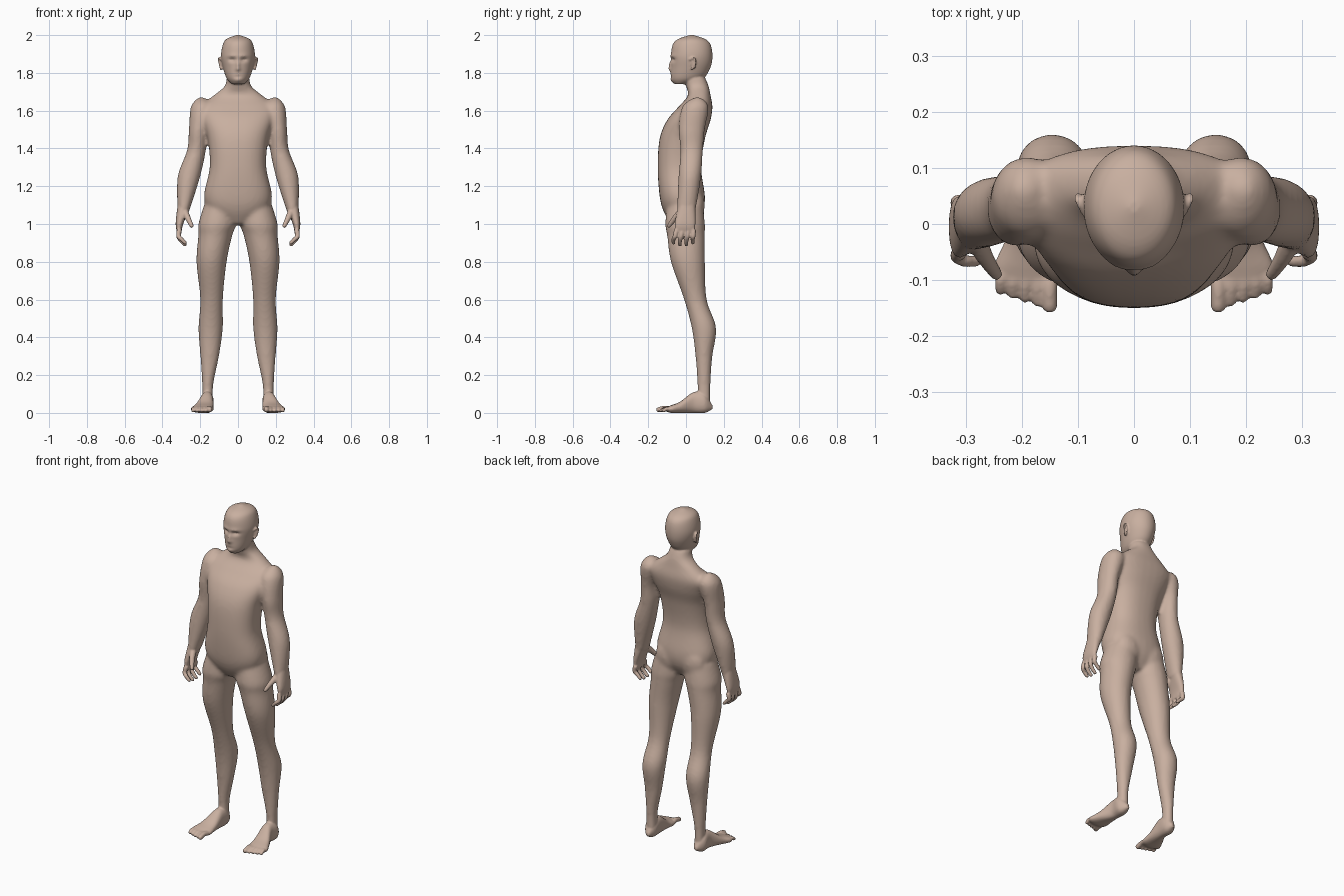
import bpy, bmesh, math
from mathutils import Matrix, Vector

cube = bpy.data.objects.get("Cube")
if cube:
    bpy.data.objects.remove(cube, do_unlink=True)

skin = bpy.data.materials.new("skin")
skin.use_nodes = True
tone = (.58, .43, .35, 1)
skin.diffuse_color = tone
skin.node_tree.nodes["Principled BSDF"].inputs["Base Color"].default_value = tone


def spline(rows, steps):
    """Smooth curve through rows of numbers."""
    rows = [Vector(row) for row in rows]
    last = len(rows) - 1
    curve = []
    for i in range(last):
        start, end = rows[i], rows[i + 1]
        leave = (end - rows[max(i - 1, 0)]) / 2
        arrive = (rows[min(i + 2, last)] - start) / 2
        for k in range(steps):
            t = k / steps
            ease = t * t * (3 - 2 * t)
            curve.append(start.lerp(end, ease) + leave * t * (1 - t) ** 2
                         - arrive * t * t * (1 - t))
    return curve + [rows[last]]


def bridge(bm, rings):
    """Skin a list of point rings into a closed tube."""
    rings = [[bm.verts.new(point) for point in ring] for ring in rings]
    for low, high in zip(rings, rings[1:]):
        for k in range(len(low)):
            bm.faces.new((low[k - 1], low[k], high[k], high[k - 1]))
    bm.faces.new(rings[0])
    bm.faces.new(rings[-1])
    return [vert for ring in rings for vert in ring]


def bulge(value, power):
    return math.copysign(abs(value) ** (2 / power), value)


def loft(bm, rows, side=1, along="z", power=2, segments=32):
    """Rows are (position, low and high across, low and high in depth)."""
    rings = []
    for position, left, right, near, far in spline(rows, 6):
        ring = []
        for k in range(segments):
            angle = math.tau * k / segments
            across = (left + right) / 2 + (right - left) / 2 * bulge(math.cos(angle), power)
            depth = (near + far) / 2 + (far - near) / 2 * bulge(math.sin(angle), power)
            if along == "z":
                ring.append((side * across, depth, position))
            else:
                ring.append((side * across, position, depth))
        rings.append(ring)
    return bridge(bm, rings)


def ball(bm, centre, radii, side, turn=0):
    x, y, z = centre
    matrix = (Matrix.Translation((side * x, y, z))
              @ Matrix.Rotation(side * turn, 4, "Z")
              @ Matrix.Diagonal((*radii, 1)))
    bmesh.ops.create_uvsphere(bm, u_segments=16, v_segments=10, radius=1, matrix=matrix)


def tube(bm, points, root_radius, tip_radius, side, segments=12):
    """Tapered limb with a round tip."""
    path = spline(points, 5)
    last = len(path) - 1
    rings = []
    for i, point in enumerate(path):
        tangent = path[min(i + 1, last)] - path[max(i - 1, 0)]
        out = tangent.cross(Vector((1, 0, 0))).normalized()
        over = tangent.cross(out).normalized()
        radius = root_radius + (tip_radius - root_radius) * i / last
        ring = []
        for k in range(segments):
            angle = math.tau * k / segments
            spot = point + radius * (out * math.cos(angle) + over * math.sin(angle))
            ring.append((side * spot.x, spot.y, spot.z))
        rings.append(ring)
    bridge(bm, rings)
    ball(bm, path[last], [tip_radius] * 3, side)


def fuse(bm, name, voxel, rounds):
    """Melt overlapping parts into one smooth skin."""
    bmesh.ops.recalc_face_normals(bm, faces=bm.faces[:])
    rough = bpy.data.meshes.new(name + "_rough")
    bm.to_mesh(rough)
    bm.free()
    holder = bpy.data.objects.new(name + "_rough", rough)
    bpy.context.collection.objects.link(holder)
    remesh = holder.modifiers.new("fuse", "REMESH")
    remesh.mode = "VOXEL"
    remesh.voxel_size = voxel
    remesh.use_smooth_shade = True
    soften = holder.modifiers.new("soften", "SMOOTH")
    soften.factor = .5
    soften.iterations = rounds
    depsgraph = bpy.context.evaluated_depsgraph_get()
    mesh = bpy.data.meshes.new_from_object(holder.evaluated_get(depsgraph))
    mesh.name = name
    bpy.data.objects.remove(holder, do_unlink=True)
    bpy.data.meshes.remove(rough)
    return mesh


def centred(rows):
    """Rows are (height, half width, front, back)."""
    return [(height, -half, half, front, back) for height, half, front, back in rows]


# Torso with neck, legs and arms
torso = centred([
    (1, .05, -.08, .05), (1.07, .15, -.12, .09), (1.15, .18, -.14, .1),
    (1.3, .15, -.15, .08), (1.45, .16, -.14, .1), (1.55, .19, -.1, .13),
    (1.62, .2, -.04, .14), (1.68, .13, .01, .13), (1.73, .07, 0, .12),
    (1.78, .06, -.02, .1)])
leg = [(1.1, .01, .18, -.1, .09), (1, .01, .21, -.11, .1), (.94, .03, .21, -.1, .1),
       (.8, .06, .22, -.08, .1), (.6, .08, .2, -.01, .11), (.45, .08, .21, .03, .16),
       (.3, .1, .2, .05, .14), (.15, .13, .19, .06, .13), (.04, .13, .19, .06, .13)]
arm = [(1.67, .18, .21, .04, .08), (1.62, .13, .25, -.02, .12), (1.5, .16, .26, -.04, .1),
       (1.39, .17, .27, -.03, .09), (1.25, .2, .32, -.04, .08), (1.06, .26, .32, -.05, .05)]
body = bmesh.new()
loft(body, torso, power=2.4)
for side in (1, -1):
    loft(body, leg, side)
    loft(body, arm, side)
    # Buttock
    ball(body, (.08, .05, 1.1), (.08, .05, .09), side)
trunk = fuse(body, "trunk", .01, 9)

# Head, widest behind the ears
figure = bmesh.new()
head = centred([
    (1.74, .03, -.06, 0), (1.77, .06, -.08, .09), (1.83, .08, -.08, .13),
    (1.89, .09, -.08, .14), (1.95, .08, -.07, .13), (1.98, .06, -.04, .1),
    (2, .01, .02, .04)])
skull = loft(figure, head, segments=96)

# Eye sockets, brows, nose bridge, nose tip, mouth and chin:
# place across, height, spread across, spread up, push back
relief = [(.03, 1.87, .02, .01, .015), (.03, 1.89, .03, .01, -.005),
          (0, 1.84, .01, .02, -.012), (0, 1.82, .015, .01, -.01),
          (0, 1.78, .02, .005, .006), (0, 1.76, .02, .01, -.005)]
for vert in skull:
    if vert.co.y < 0:
        for across, height, wide, tall, push in relief:
            off = ((abs(vert.co.x) - across) / wide) ** 2 + ((vert.co.z - height) / tall) ** 2
            vert.co.y += push * math.exp(-off)

palm = [(1.1, .25, .32, -.04, .05), (1, .29, .33, -.06, .05), (.95, .3, .32, -.05, .04)]
foot = [(.14, .15, .17, .02, .04), (.1, .13, .2, 0, .1), (.04, .13, .2, 0, .11),
        (-.03, .13, .23, 0, .06), (-.08, .13, .25, 0, .04), (-.11, .15, .23, .01, .03)]

for side in (1, -1):
    # Ear with raised rim
    ball(figure, (.09, .04, 1.85), (.008, .016, .03), side, -.5)
    tube(figure, [(.09, .02, 1.87), (.1, .04, 1.88), (.1, .05, 1.86), (.09, .03, 1.82)],
         .005, .006, side)

    # Hand: palm, four curled fingers and thumb
    loft(figure, palm, side, power=2.4)
    for finger in range(4):
        root = -.05 + .03 * finger
        tip = -.066 + .034 * finger
        end = .89 if finger in (1, 2) else .9
        tube(figure, [(.31, root, .97), (.315, (root + tip) / 2, .935),
                      (.3, tip, end + .02), (.28, tip, end)], .014, .01, side)
    tube(figure, [(.28, -.03, 1.06), (.265, -.06, 1.03), (.245, -.09, .99)],
         .02, .011, side)

    # Foot with five toes fanning outward
    loft(figure, foot, side, along="y", power=2.3)
    for toe in range(5):
        radius = .01 if toe else .014
        across = .15 + .022 * toe
        tip = -.145 + .007 * toe
        tube(figure, [(across * .97, -.08, .02), (across, (tip - .08) / 2, .024),
                      (across, tip, radius + .003)], radius, radius, side)

figure.from_mesh(trunk)
bpy.data.meshes.remove(trunk)
mesh = fuse(figure, "human_figure", .005, 4)
mesh.materials.clear()
mesh.materials.append(skin)
human = bpy.data.objects.new("human_figure", mesh)
bpy.context.collection.objects.link(human)
